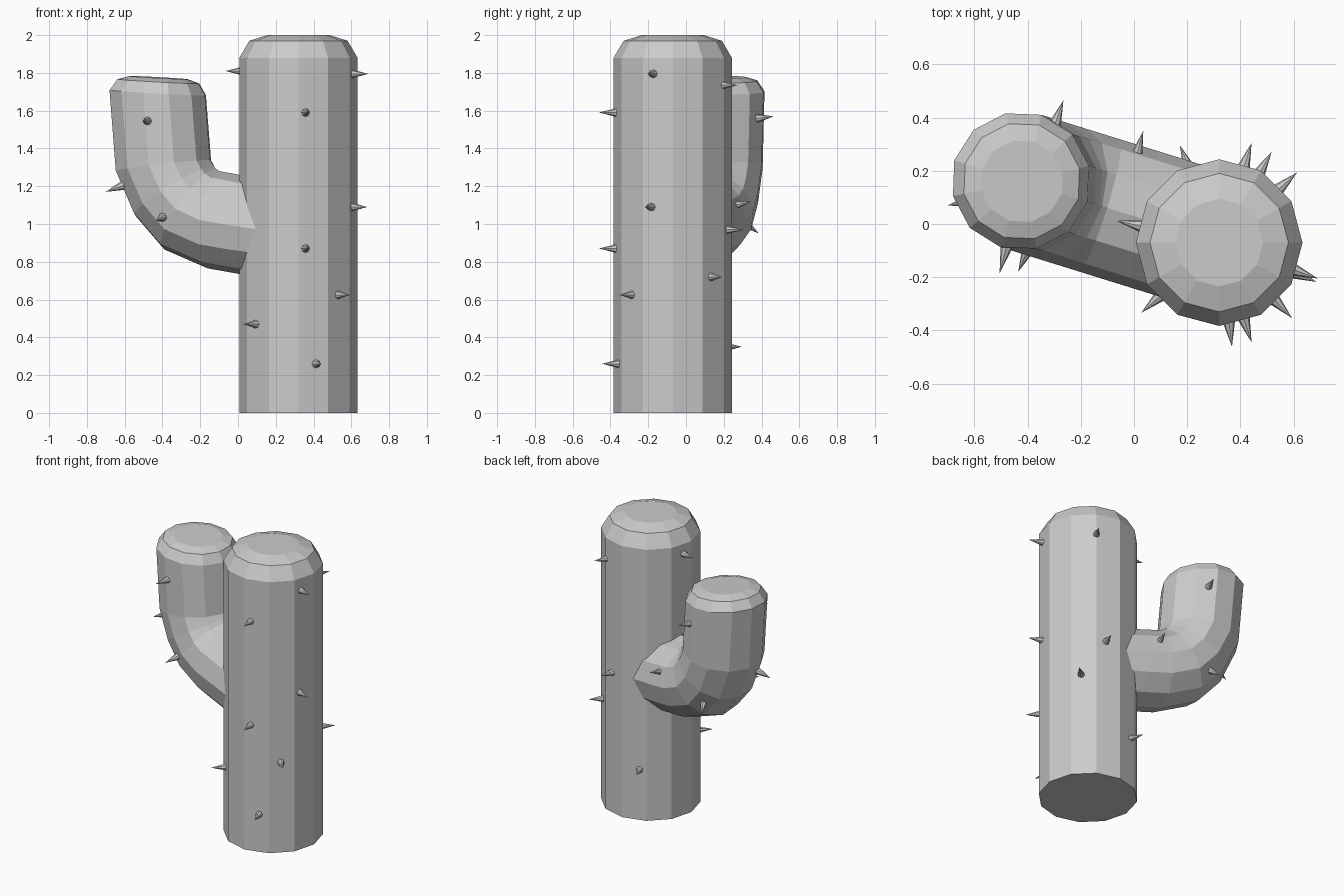
import bpy
import bmesh
from math import cos, sin, radians, tau
from mathutils import Vector

if "Cube" in bpy.data.objects:
    bpy.data.objects.remove(bpy.data.objects["Cube"], do_unlink=True)

SIDES = 12
TRUNK = Vector((0.32, -0.07, 0))
TRUNK_R = 0.313
ARM_R = 0.26
SLOPE = -0.311                                  # arm heading seen from above
ACROSS = Vector((0.297, 0.955, 0)) * ARM_R      # sideways radius of the arm

grey = bpy.data.materials.new("plain grey")
grey.use_nodes = True
grey.diffuse_color = (0.6, 0.6, 0.6, 1)
grey.node_tree.nodes["Principled BSDF"].inputs["Base Color"].default_value = (0.6, 0.6, 0.6, 1)


def finish(bm, name):
    bmesh.ops.recalc_face_normals(bm, faces=bm.faces)
    mesh = bpy.data.meshes.new(name)
    bm.to_mesh(mesh)
    bm.free()
    mesh.materials.append(grey)
    obj = bpy.data.objects.new(name, mesh)
    bpy.context.collection.objects.link(obj)
    return obj


def tube(name, rings):
    """Skin closed rings given as (centre, first radius vector, second radius vector)."""
    bm = bmesh.new()
    loops = []
    for centre, u, v in rings:
        loops.append([bm.verts.new(centre + u * cos(tau * k / SIDES) + v * sin(tau * k / SIDES))
                      for k in range(SIDES)])
    for low, high in zip(loops, loops[1:]):
        for k in range(SIDES):
            n = (k + 1) % SIDES
            bm.faces.new((low[k], low[n], high[n], high[k]))
    bm.faces.new(loops[0][::-1])
    bm.faces.new(loops[-1])
    return finish(bm, name)


def spike(name, base, tip):
    axis = tip - base
    root = base - axis * 0.15                   # sink the root into the body
    bm = bmesh.new()
    bmesh.ops.create_cone(bm, cap_ends=True, segments=8, radius1=0.025, radius2=0,
                          depth=(tip - root).length)
    bmesh.ops.rotate(bm, verts=bm.verts, matrix=axis.to_track_quat("Z", "Y").to_matrix())
    bmesh.ops.translate(bm, verts=bm.verts, vec=(root + tip) / 2)
    finish(bm, name)


# Trunk: straight column with a rounded-off top
profile = [(TRUNK_R, 0), (TRUNK_R, 1.88), (0.26, 1.97), (0.165, 2.0)]
tube("trunk", [(TRUNK + Vector((0, 0, z)), Vector((r, 0, 0)), Vector((0, r, 0)))
               for r, z in profile])


# Arm: bent tube, each ring set by its outer and inner point (x, z)
def on_arm(x, z):
    return Vector((x, TRUNK.y + SLOPE * (x - TRUNK.x), z))


bend = [((0.22, 0.71), (0.22, 1.22)),
        ((0.01, 0.735), (0.01, 1.26)),
        ((-0.16, 0.765), (-0.10, 1.28)),
        ((-0.39, 0.865), (-0.12, 1.295)),
        ((-0.54, 1.04), (-0.13, 1.31)),
        ((-0.642, 1.28), (-0.148, 1.34)),
        ((-0.675, 1.71), (-0.175, 1.68))]
arm_rings = []
for outer, inner in bend:
    a, b = on_arm(*outer), on_arm(*inner)
    arm_rings.append(((a + b) / 2, (a - b) / 2, ACROSS))
rim, out, side = arm_rings[-1]
up = side.cross(out).normalized()
up = up if up.z > 0 else -up
for scale, rise in ((0.85, 0.06), (0.6, 0.08)):
    arm_rings.append((rim + up * rise, out * scale, side * scale))
tube("arm", arm_rings)

# Trunk spikes: (angle around the trunk, height)
for i, (angle, z) in enumerate([(-20, 1.795), (-22, 1.09), (-83, 1.59), (-83, 0.87),
                                (-46, 0.625), (222, 0.47), (-72, 0.26), (42, 0.72),
                                (112, 0.35), (60, 1.735), (72, 0.97), (168, 1.81)]):
    d = Vector((cos(radians(angle)), sin(radians(angle)), 0))
    foot = TRUNK + Vector((0, 0, z))
    spike(f"trunk_spike_{i + 1}", foot + d * 0.305, foot + d * 0.394)

# Arm spikes: (base, tip)
for i, (base, tip) in enumerate([((-0.48, -0.09, 1.545), (-0.505, -0.185, 1.545)),
                                 ((-0.62, 0.085, 1.2), (-0.70, 0.07, 1.17)),
                                 ((-0.40, -0.1, 1.035), (-0.435, -0.18, 1.015)),
                                 ((-0.295, 0.38, 1.56), (-0.265, 0.465, 1.57)),
                                 ((0.01, 0.26, 1.10), (0.035, 0.35, 1.12)),
                                 ((-0.36, 0.32, 1.0), (-0.385, 0.385, 0.95))]):
    spike(f"arm_spike_{i + 1}", Vector(base), Vector(tip))
